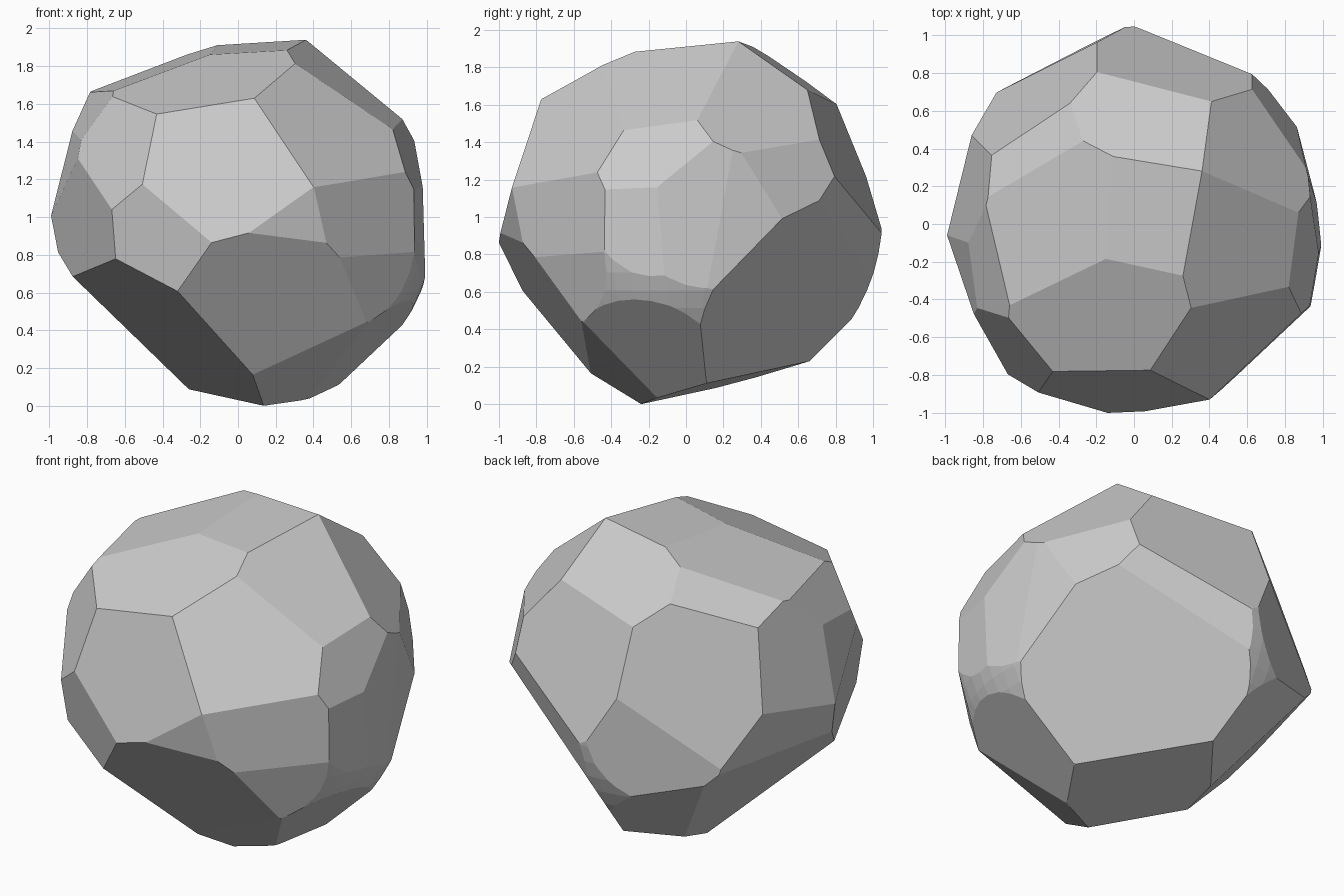
import bpy, bmesh, math
from mathutils import Vector

if "Cube" in bpy.data.objects:
    bpy.data.objects.remove(bpy.data.objects["Cube"])

# Chiselled facets: each vector is the outward direction, its length is 1 / depth from the centre
TOP = [(-.086, -.098, 1.138), (-.375, -.073, 1.093), (-.163, -.474, 1.043),
       (.643, -.206, .888), (.724, .380, .680), (.046, .608, .874), (-.53, .37, .815)]
FRONT = [(.578, -.726, .625), (-.038, -1.04, .319), (.716, -.764, .014), (.269, -.98, -.129),
         (.197, -.94, -.60), (.688, -.715, -.231), (-.41, -.918, -.165), (-.681, -.671, .340)]
LEFT = [(-.983, -.436, -.14), (-.834, -.189, .559), (-1.0, -.168, .237),
        (-1.022, .199, .275), (-1.027, .296, -.23)]
BACK = [(-.67, .83, .337), (-.48, .938, .014), (.663, .811, -.62),
        (.503, .93, -.254), (.204, .992, .406), (.842, .539, .218)]
RIGHT = [(.935, -.175, .385), (1.035, .123, .04), (1.01, .25, .015), (.993, -.169, .014)]
BASE = [(-.67, -.45, -.975), (-.908, .236, -.787), (-.497, .61, -.746),
        (.05, .277, -1.05), (.674, -.208, -.738), (.327, -.568, -.812)]


def chisel(bm, u):
    """Slice off everything beyond one facet and close the cut."""
    u = Vector(u)
    bmesh.ops.bisect_plane(bm, geom=bm.verts[:] + bm.edges[:] + bm.faces[:], dist=1e-5,
                           plane_co=u / u.length_squared, plane_no=u.normalized(),
                           clear_outer=True)
    rim = [e for e in bm.edges if e.is_boundary]
    if rim:
        bmesh.ops.holes_fill(bm, edges=rim, sides=0)


# Round blank
blank = bmesh.new()
bmesh.ops.create_uvsphere(blank, u_segments=64, v_segments=32, radius=1.05)
for facet in TOP + FRONT + LEFT + BACK + RIGHT + BASE:
    chisel(blank, facet)

# Clean closed skin around the chiselled blank, standing on the ground
low = min(v.co.z for v in blank.verts)
stone = bmesh.new()
for v in blank.verts:
    stone.verts.new(v.co - Vector((0, 0, low)))
blank.free()
bmesh.ops.remove_doubles(stone, verts=stone.verts[:], dist=0.002)
bmesh.ops.convex_hull(stone, input=stone.verts[:])
bmesh.ops.delete(stone, geom=[v for v in stone.verts if not v.link_faces], context='VERTS')
bmesh.ops.dissolve_limit(stone, angle_limit=math.radians(1.0),
                         verts=stone.verts[:], edges=stone.edges[:])
bmesh.ops.recalc_face_normals(stone, faces=stone.faces[:])

mesh = bpy.data.meshes.new("faceted_rock")
stone.to_mesh(mesh)
stone.free()
rock = bpy.data.objects.new("faceted_rock", mesh)
bpy.context.collection.objects.link(rock)
